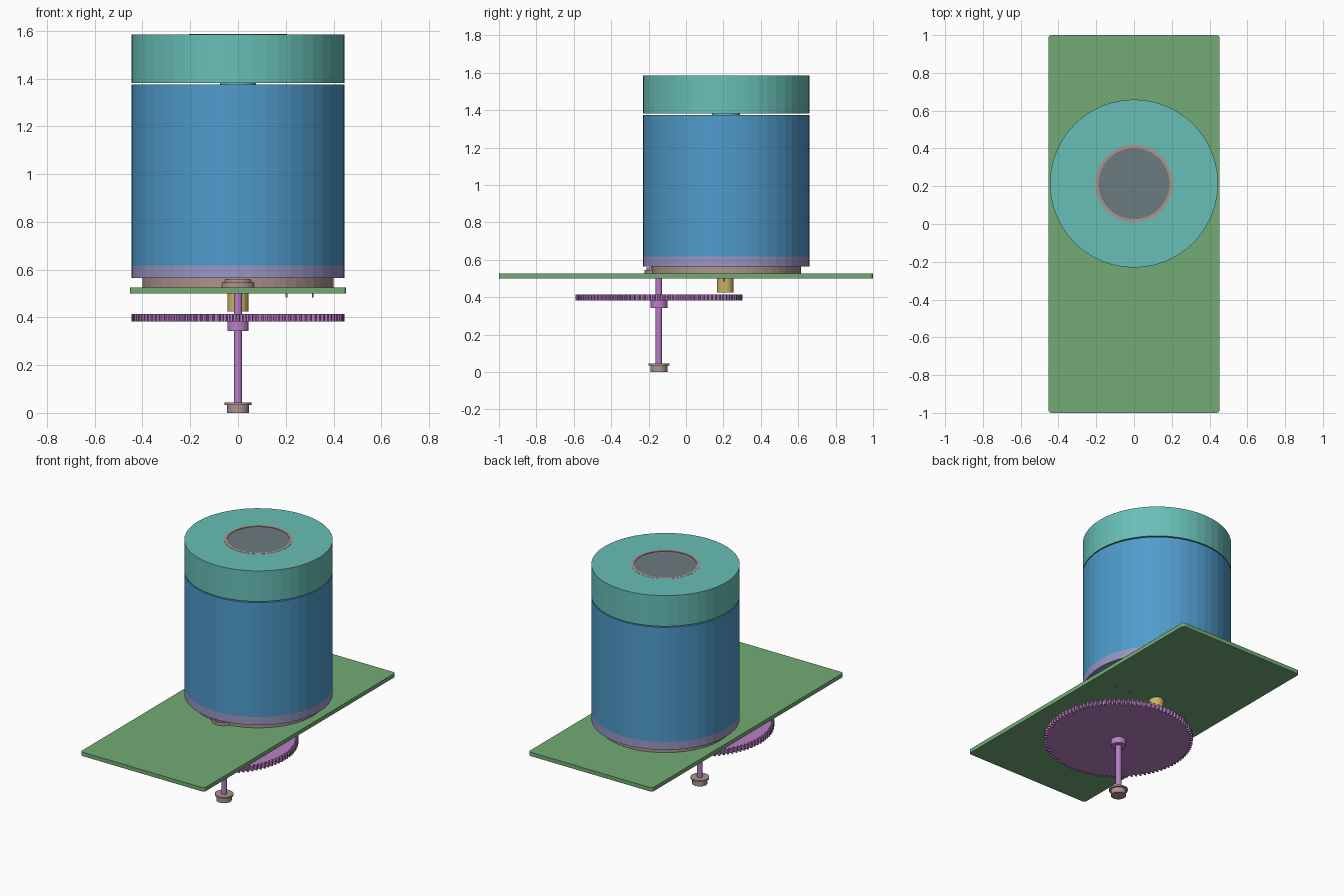
import bpy, bmesh, math

if "Cube" in bpy.data.objects:
    bpy.data.objects.remove(bpy.data.objects["Cube"])

CAN_Y, AXLE_Y = 0.214, -0.145   # centres of the big can and of the gear axle


def material(name, rgb):
    """Flat colour given as sRGB, stored as linear."""
    m = bpy.data.materials.new(name)
    lin = [c / 12.92 if c <= 0.04045 else ((c + 0.055) / 1.055) ** 2.4 for c in rgb]
    m.diffuse_color = (*lin, 1)
    m.use_nodes = True
    m.node_tree.nodes["Principled BSDF"].inputs["Base Color"].default_value = m.diffuse_color
    return m


TEAL = material("teal", (0.41, 0.75, 0.72))
BLUE = material("blue", (0.31, 0.61, 0.80))
LAVENDER = material("lavender", (0.60, 0.59, 0.77))
BROWN = material("warm_grey", (0.68, 0.58, 0.55))
GREEN = material("green", (0.45, 0.67, 0.46))
PURPLE = material("purple", (0.73, 0.50, 0.78))
YELLOW = material("yellow", (0.80, 0.71, 0.40))
GREY = material("slate_grey", (0.42, 0.48, 0.50))


def finish(name, bm, mat, loc):
    bmesh.ops.recalc_face_normals(bm, faces=bm.faces)
    me = bpy.data.meshes.new(name)
    bm.to_mesh(me)
    bm.free()
    me.materials.append(mat)
    ob = bpy.data.objects.new(name, me)
    ob.location = loc
    bpy.context.collection.objects.link(ob)
    return ob


def lathe(name, profile, mat, x=0, y=0, n=48, closed=False):
    """Turn (radius, z) points about z; closed makes a ring, else ends are capped."""
    bm = bmesh.new()
    rings = [[bm.verts.new((r * math.cos(2 * math.pi * i / n),
                            r * math.sin(2 * math.pi * i / n), z)) for i in range(n)]
             for r, z in profile]
    pairs = list(zip(rings, rings[1:]))
    if closed:
        pairs.append((rings[-1], rings[0]))
    else:
        bm.faces.new(rings[0])
        bm.faces.new(rings[-1])
    for a, b in pairs:
        for i in range(n):
            j = (i + 1) % n
            bm.faces.new((a[i], a[j], b[j], b[i]))
    return finish(name, bm, mat, (x, y, 0))


def extrude(name, outline, z0, z1, mat, x=0, y=0):
    bm = bmesh.new()
    lo = [bm.verts.new((px, py, z0)) for px, py in outline]
    hi = [bm.verts.new((px, py, z1)) for px, py in outline]
    bm.faces.new(lo)
    bm.faces.new(hi)
    for i in range(len(lo)):
        j = (i + 1) % len(lo)
        bm.faces.new((lo[i], lo[j], hi[j], hi[i]))
    return finish(name, bm, mat, (x, y, 0))


# mounting plate with small rounded corners
R = 0.016
plate = []
for k, (sx, sy) in enumerate(((1, 1), (-1, 1), (-1, -1), (1, -1))):
    for s in range(5):
        a = math.radians(90 * k + 22.5 * s)
        plate.append((sx * (0.453 - R) + R * math.cos(a), sy * (1 - R) + R * math.sin(a)))
extrude("mounting_plate", plate, 0.50, 0.526, GREEN)

# big can: foot, lower ring, body, spacer and cap
lathe("can_foot", [(0.40, 0.526), (0.40, 0.57)], BROWN, y=CAN_Y)
lathe("can_lower_ring", [(0.445, 0.565), (0.445, 0.618)], LAVENDER, y=CAN_Y)
lathe("can_body", [(0.445, 0.618), (0.445, 1.375)], BLUE, y=CAN_Y)
lathe("cap_spacer", [(0.075, 1.37), (0.075, 1.39)], TEAL, y=CAN_Y)
lathe("cap", [(0.205, 1.382), (0.445, 1.382), (0.445, 1.585), (0.205, 1.585)],
      TEAL, y=CAN_Y, closed=True)
lathe("cap_trim_ring", [(0.188, 1.382), (0.205, 1.382), (0.205, 1.586), (0.188, 1.586)],
      BROWN, y=CAN_Y, closed=True)
lathe("cap_disc", [(0.188, 1.382), (0.188, 1.583)], GREY, y=CAN_Y)

# coupling and terminal pins under the plate
lathe("coupling", [(0.044, 0.425), (0.044, 0.505)], YELLOW, y=CAN_Y - 0.004, n=32)
for i, px in enumerate((0.203, 0.313)):
    lathe(f"terminal_pin_{i + 1}", [(0.004, 0.484), (0.004, 0.51)], BROWN,
          x=px, y=0.205, n=12)

# toothed gear, hub and axle
TEETH = 100
outline = []
for t in range(TEETH):
    for f, r in ((-0.32, 0.427), (-0.17, 0.446), (0.17, 0.446), (0.32, 0.427)):
        a = 2 * math.pi * (t + f) / TEETH
        outline.append((r * math.cos(a), r * math.sin(a)))
extrude("gear", outline, 0.382, 0.415, PURPLE, y=AXLE_Y)
lathe("gear_hub", [(0.045, 0.342), (0.045, 0.384)], PURPLE, y=AXLE_Y, n=32)
lathe("axle", [(0.017, 0.01), (0.017, 0.563)], PURPLE, y=AXLE_Y, n=24)

# flanged bearings at both ends of the axle
lathe("lower_bearing", [(0.046, 0), (0.046, 0.034), (0.056, 0.034), (0.056, 0.044)],
      BROWN, y=AXLE_Y, n=32)
lathe("upper_bearing", [(0.076, 0.52), (0.076, 0.546), (0.066, 0.546), (0.066, 0.558)],
      BROWN, y=AXLE_Y, n=32)
